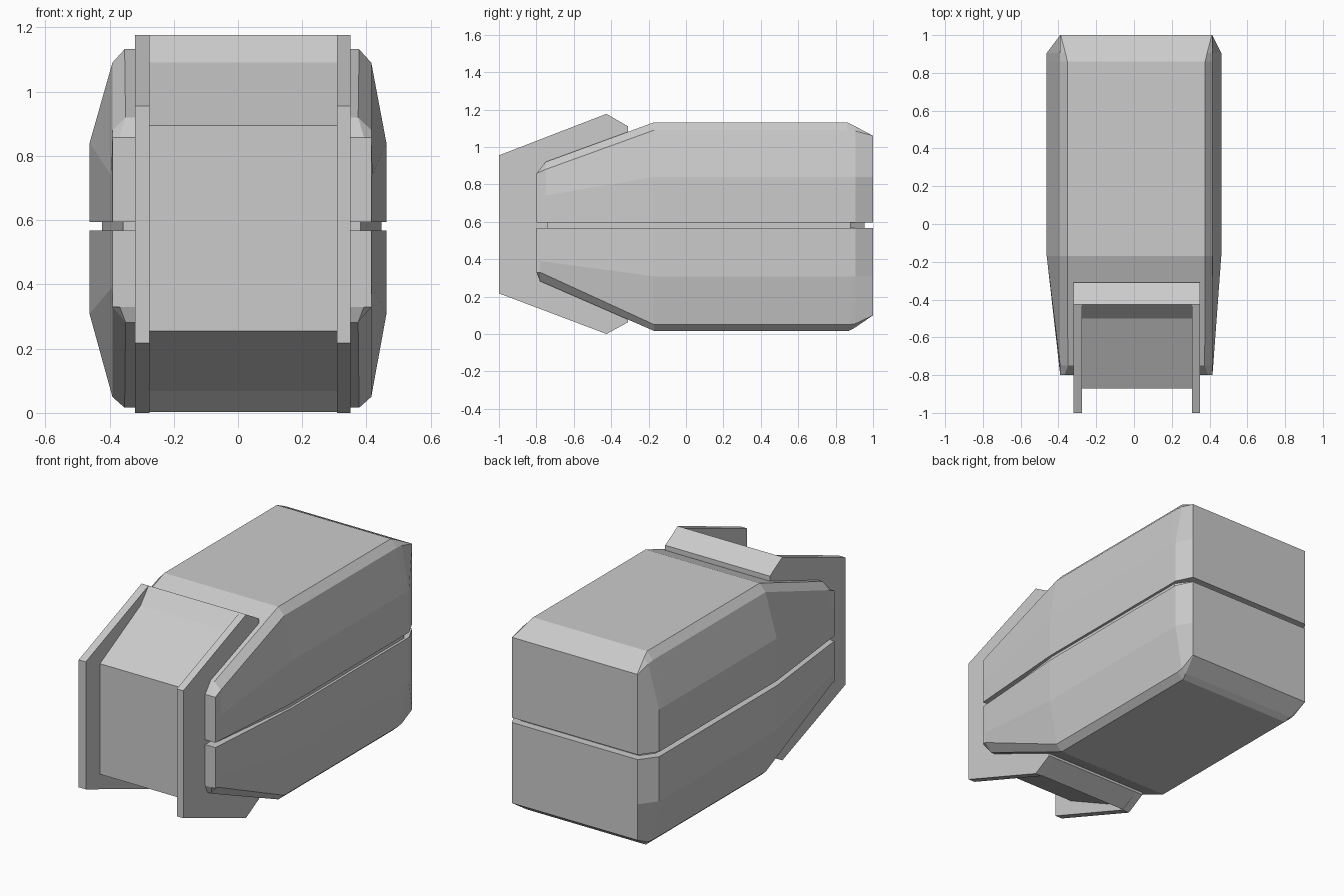
import bpy, bmesh

SHIFT = 0.012  # the narrow parts sit slightly off centre


def make_object(name, bm):
    bmesh.ops.remove_doubles(bm, verts=bm.verts, dist=0.0005)
    bmesh.ops.recalc_face_normals(bm, faces=bm.faces)
    mesh = bpy.data.meshes.new(name)
    bm.to_mesh(mesh)
    bm.free()
    obj = bpy.data.objects.new(name, mesh)
    bpy.context.collection.objects.link(obj)
    return obj


def loft_shell(name, seam_z, stations):
    """Skin half-sections (y, then three (half width, z) points) front to back."""
    bm = bmesh.new()
    rings = []
    for y, base, *pts in stations:
        half = [(base, seam_z)] + pts
        loop = [(w, z, 1) for w, z in half] + [(w, z, -1) for w, z in reversed(half)]
        rings.append([bm.verts.new((s * w + (SHIFT if w < 0.45 else 0), y, z))
                      for w, z, s in loop])
    n = len(rings[0])
    for a, b in zip(rings, rings[1:]):
        for i in range(n):
            j = (i + 1) % n
            bm.faces.new((a[i], a[j], b[j], b[i]))
    bm.faces.new(rings[0])
    bm.faces.new(rings[-1])
    return make_object(name, bm)


def prism(name, profile, x0, x1):
    """Extrude a side profile of (y, z) points across x."""
    bm = bmesh.new()
    face = bm.faces.new([bm.verts.new((x0, y, z)) for y, z in profile])
    ext = bmesh.ops.extrude_face_region(bm, geom=[face])
    moved = [v for v in ext["geom"] if isinstance(v, bmesh.types.BMVert)]
    bmesh.ops.translate(bm, verts=moved, vec=(x1 - x0, 0, 0))
    return make_object(name, bm)


# Upper and lower body shells
loft_shell("upper_shell", 0.595, [
    (-0.80, 0.403, (0.403, 0.73), (0.403, 0.858), (0.38, 0.858)),
    (-0.75, 0.407, (0.407, 0.74), (0.403, 0.88), (0.362, 0.92)),
    (-0.17, 0.462, (0.462, 0.84), (0.403, 1.09), (0.365, 1.132)),
    (0.86, 0.462, (0.462, 0.84), (0.403, 1.09), (0.365, 1.132)),
    (0.905, 0.462, (0.462, 0.84), (0.403, 1.085), (0.375, 1.11)),
    (1.00, 0.403, (0.403, 0.84), (0.403, 1.06), (0.40, 1.06))])
loft_shell("lower_shell", 0.567, [
    (-0.80, 0.403, (0.403, 0.40), (0.403, 0.33), (0.38, 0.33)),
    (-0.78, 0.405, (0.405, 0.39), (0.403, 0.33), (0.362, 0.282)),
    (-0.17, 0.462, (0.462, 0.308), (0.403, 0.05), (0.365, 0.016)),
    (0.87, 0.462, (0.462, 0.308), (0.403, 0.05), (0.365, 0.016)),
    (0.905, 0.462, (0.462, 0.308), (0.403, 0.055), (0.375, 0.035)),
    (1.00, 0.403, (0.403, 0.308), (0.403, 0.10), (0.40, 0.10))])

# Recessed core that shows in the seam groove
loft_shell("seam_core", 0.55, [
    (-0.74, 0.37, (0.37, 0.58), (0.37, 0.61), (0.36, 0.61)),
    (-0.17, 0.435, (0.435, 0.58), (0.435, 0.61), (0.42, 0.61)),
    (0.88, 0.435, (0.435, 0.58), (0.435, 0.61), (0.42, 0.61)),
    (0.955, 0.38, (0.38, 0.58), (0.38, 0.61), (0.37, 0.61))])

# Front hood: recessed panel with raised top and bottom lips
prism("front_panel", [
    (-0.87, 0.255), (-0.87, 0.895), (-0.50, 1.09), (-0.425, 1.177), (-0.31, 1.11),
    (-0.31, 0.063), (-0.425, 0.003), (-0.50, 0.068)], -0.30, 0.33)

# Side plates framing the panel
plate = [(-1.0, 0.217), (-1.0, 0.955), (-0.425, 1.177), (-0.31, 1.11),
         (-0.31, 0.063), (-0.425, 0.0)]
for side, x0, x1 in (("left", -0.32, -0.275), ("right", 0.308, 0.35)):
    prism(f"{side}_side_plate", plate, x0, x1)
